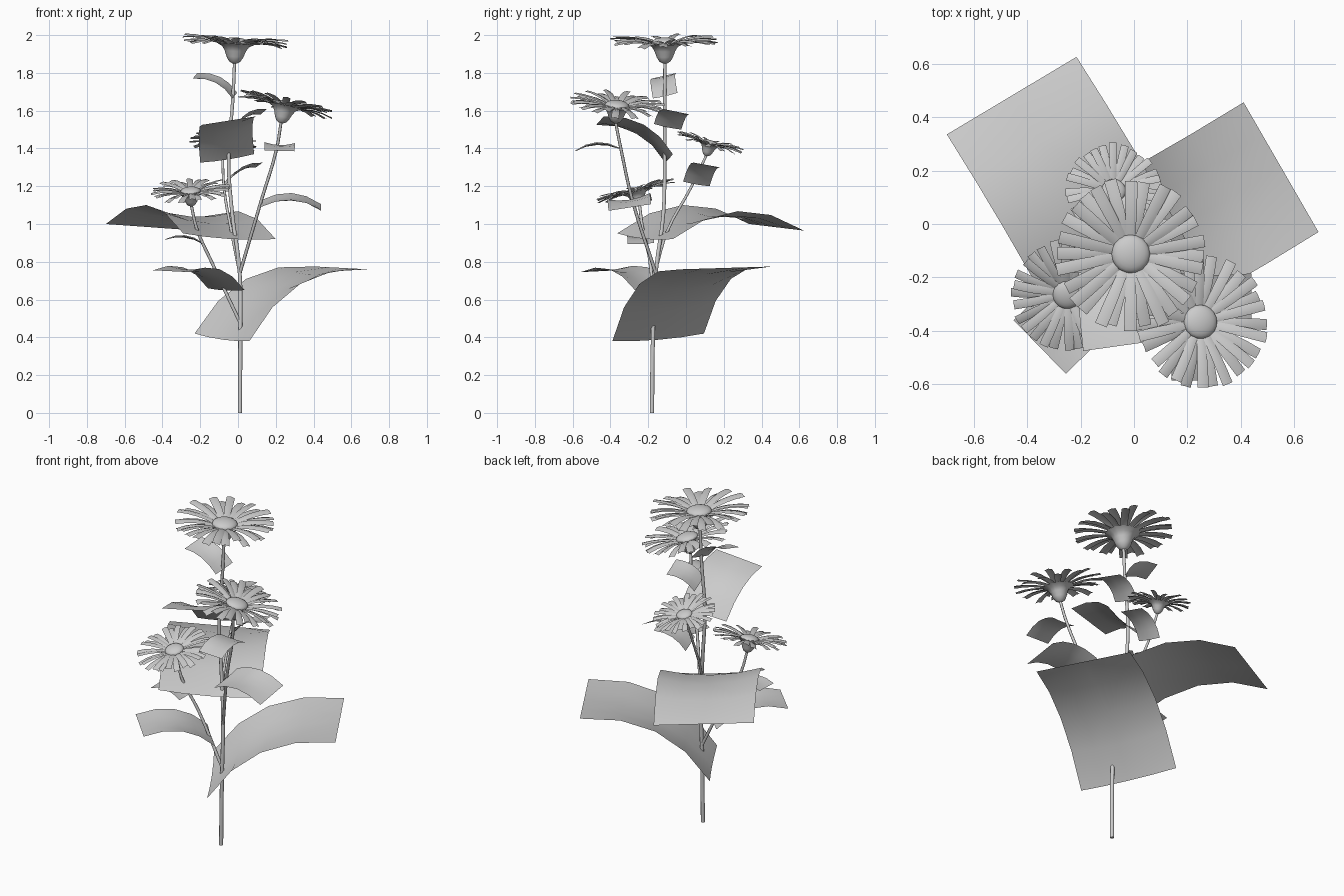
import bpy, bmesh, math, random
from mathutils import Vector, Matrix

if "Cube" in bpy.data.objects:
    bpy.data.objects.remove(bpy.data.objects["Cube"])

random.seed(4)


def finish(bm, name, matrix=None):
    if matrix:
        bm.transform(matrix)
    me = bpy.data.meshes.new(name)
    bm.to_mesh(me)
    bm.free()
    for p in me.polygons:
        p.use_smooth = True
    ob = bpy.data.objects.new(name, me)
    bpy.context.collection.objects.link(ob)
    return ob


def sheet(bm, fn, nu, nv):
    """Grid surface from fn(u, v), u and v in 0..1."""
    g = [[bm.verts.new(fn(i / nu, j / nv)) for j in range(nv + 1)] for i in range(nu + 1)]
    for i in range(nu):
        for j in range(nv):
            bm.faces.new((g[i][j], g[i + 1][j], g[i + 1][j + 1], g[i][j + 1]))


def leaf(name, near_a, near_b, far_a, far_b=None):
    """Arched rectangular leaf with a shallow gutter that fades at its ends."""
    a, b, c = Vector(near_a), Vector(near_b), Vector(far_a)
    d = Vector(far_b) if far_b else c + b - a
    n = (b - a).cross(c - a).normalized()
    if n.z < 0:
        n = -n
    length, width = (c - a).length, (b - a).length

    def fn(u, v):
        p = a.lerp(b, v).lerp(c.lerp(d, v), u)
        gutter = .1 * (1 - u) + .27 * math.sin(math.pi * u)
        return p + n * (0.62 * length * u * (1 - u) - gutter * width * v * (1 - v))
    bm = bmesh.new()
    sheet(bm, fn, 4, 4)
    finish(bm, name)


def stem(name, pts, r0, r1):
    """Tapered tube through the points."""
    cu = bpy.data.curves.new(name, 'CURVE')
    cu.dimensions = '3D'
    cu.bevel_depth = 1.0
    cu.bevel_resolution = 2
    cu.resolution_u = 4
    cu.use_fill_caps = True
    sp = cu.splines.new('BEZIER')
    sp.bezier_points.add(len(pts) - 1)
    for i, (bp, p) in enumerate(zip(sp.bezier_points, pts)):
        bp.co = p
        bp.handle_left_type = bp.handle_right_type = 'AUTO'
        bp.radius = r0 + (r1 - r0) * i / (len(pts) - 1)
    ob = bpy.data.objects.new(name, cu)
    bpy.context.collection.objects.link(ob)
    bpy.ops.object.select_all(action='DESELECT')
    ob.select_set(True)
    bpy.context.view_layer.objects.active = ob
    bpy.ops.object.convert(target='MESH')


def flower(name, center, axis, radius):
    """Petals, dome and bell-shaped calyx; returns the calyx base point."""
    axis = Vector(axis).normalized()
    s = radius / 0.28
    m = Matrix.Translation(center) @ Vector((0, 0, 1)).rotation_difference(axis).to_matrix().to_4x4() @ Matrix.Scale(s, 4)
    # petals in two alternating layers
    bm = bmesh.new()
    count = 28
    for i in range(count):
        ang = 2 * math.pi * (i + random.uniform(-.25, .25)) / count
        top = i % 2
        end = random.uniform(.27, .29)
        droop = random.uniform(-.014, .008) + (.008 if top else -.008)
        roll = random.uniform(-.2, .2)
        rot = Matrix.Rotation(ang, 3, 'Z')

        def fn(u, v):
            w = (.016 + .007 * min(1, u * 1.6)) * (2 * v - 1)
            z = .008 * top + .085 * u - .062 * u * u + droop * u * u
            return rot @ Vector((.045 + (end - .045) * u, w, z + .006 * (1 - (2 * v - 1) ** 2) + roll * w))
        sheet(bm, fn, 4, 2)
    finish(bm, name + "_petals", m)
    # central dome
    bm = bmesh.new()
    bmesh.ops.create_uvsphere(bm, u_segments=20, v_segments=12, radius=1)
    finish(bm, name + "_center", m @ Matrix.Translation((0, 0, .018)) @ Matrix.Diagonal((.072, .072, .03, 1)))
    # calyx
    prof = [(.012, -.09), (.03, -.08), (.045, -.055), (.056, -.025), (.07, -.002), (.1, .014)]
    bm = bmesh.new()

    def ring(u, v):
        r, z = prof[round(u * (len(prof) - 1))]
        return Vector((r * math.cos(2 * math.pi * v), r * math.sin(2 * math.pi * v), z))
    sheet(bm, ring, len(prof) - 1, 14)
    bmesh.ops.remove_doubles(bm, verts=bm.verts, dist=1e-5)
    bmesh.ops.recalc_face_normals(bm, faces=bm.faces)
    finish(bm, name + "_calyx", m)
    return m @ Vector((0, 0, -.085))


# flower heads
top = flower("top_flower", (-.013, -.112, 1.94), (.06, 0, 1), .28)
right = flower("right_flower", (.245, -.367, 1.612), (.23, .08, 1), .248)
left = flower("left_flower", (-.25, -.262, 1.16), (-.05, -.27, 1), .208)
back = flower("back_flower", (-.077, .122, 1.415), (.08, .28, 1), .176)

# stems
stem("main_stem", [(.01, -.18, 0), (.012, -.175, .4), (.008, -.158, .76),
                   (-.03, -.12, 1.05), (-.05, -.113, 1.35), (-.028, -.112, 1.65), top], .012, .009)
stem("right_stem", [(.01, -.16, .74), (.125, -.285, 1.13), (.205, -.345, 1.4), right], .009, .008)
stem("left_stem", [(.01, -.172, .48), (-.14, -.19, .8), (-.22, -.23, .98), left], .009, .008)
stem("back_stem", [(.005, -.16, .76), (-.035, -.1, .96), (-.075, .03, 1.2), back], .008, .007)

# large lower leaves
leaf("large_leaf_right", (.06, -.39, .38), (-.23, .095, .42), (.69, -.03, .76), (.41, .455, .775))
leaf("large_leaf_back", (.2, -.07, .92), (-.29, -.365, .95), (-.215, .625, .965), (-.70, .335, 1.0))
# medium leaves
leaf("medium_leaf_left", (-.16, -.07, .66), (.035, -.27, .65), (-.45, -.36, .755))
leaf("medium_leaf_front", (-.2, -.11, 1.325), (.085, -.07, 1.37), (-.19, -.475, 1.525))
leaf("medium_leaf_right", (.12, -.405, 1.09), (.12, -.18, 1.125), (.44, -.41, 1.07))
# small leaves on the upper stems
leaf("small_leaf_left", (-.185, -.31, .895), (-.185, -.17, .9), (-.385, -.31, .915))
leaf("small_leaf_back", (-.05, -.015, 1.225), (-.085, .125, 1.2), (.13, .04, 1.325))
leaf("small_leaf_upper", (-.005, -.17, 1.53), (-.04, -.025, 1.5), (.155, -.125, 1.61))
leaf("small_leaf_top", (-.03, -.175, 1.665), (-.005, -.045, 1.695), (-.24, -.18, 1.77))
leaf("small_leaf_front", (.14, -.355, 1.405), (.3, -.355, 1.4), (.14, -.585, 1.39))
